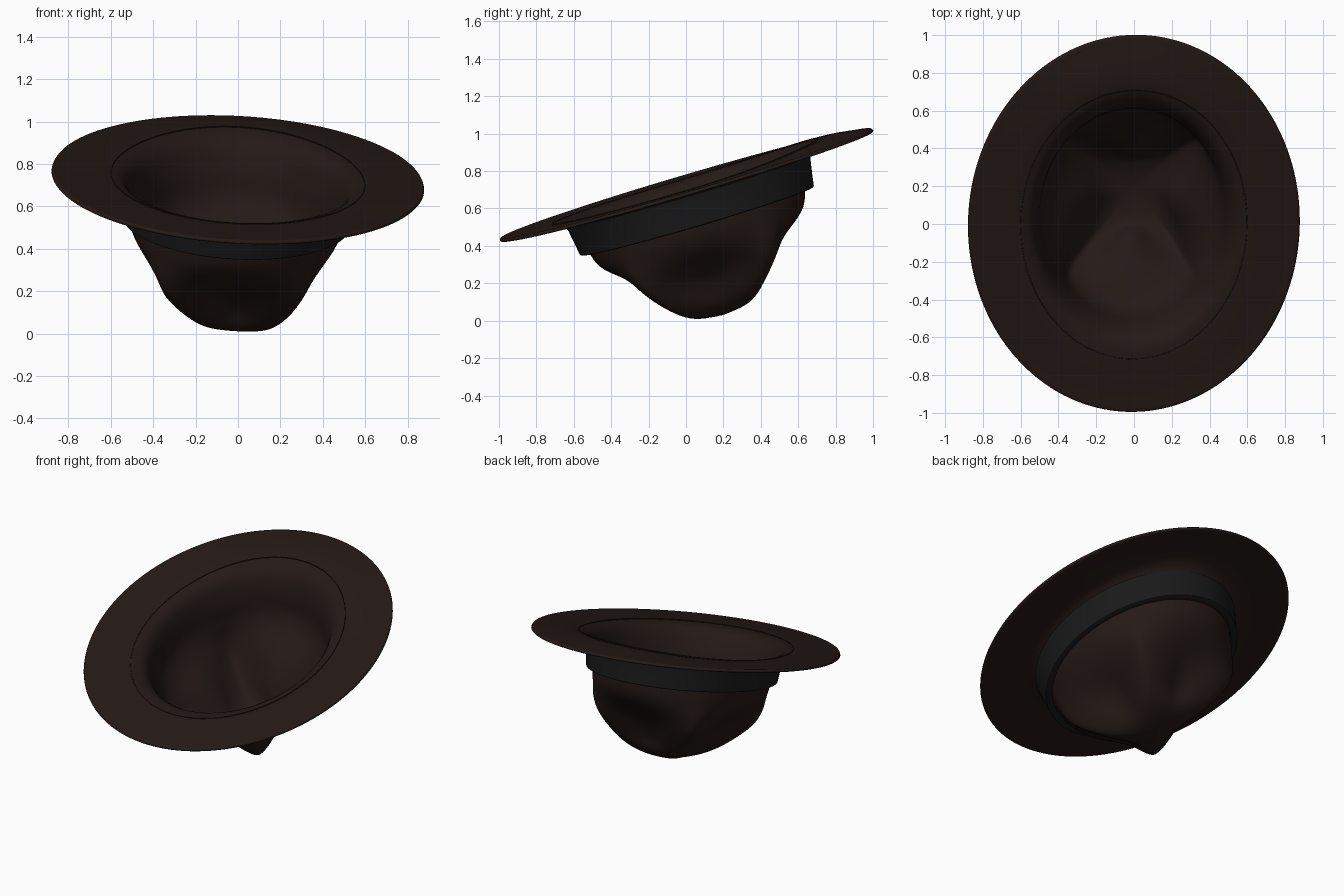
import bpy, math
from mathutils import Matrix, Vector

if "Cube" in bpy.data.objects:
    bpy.data.objects.remove(bpy.data.objects["Cube"])

SEG = 72
# Tilted hat frame: local -z runs from the brim plane down to the crown tip
n = Vector((0.055, -0.295, 1)).normalized()
u = (Vector((1, 0, 0)) - n * n.x).normalized()
v = n.cross(u)
FRAME = Matrix((u, v, n)).transposed().to_4x4()
FRAME.translation = (0, 0, 0.733)


def material(name, rgb):
    m = bpy.data.materials.new(name)
    m.diffuse_color = (*rgb, 1)
    m.use_nodes = True
    m.node_tree.nodes["Principled BSDF"].inputs["Base Color"].default_value = m.diffuse_color
    return m


def loft(name, rings, mat, cap=False, closed=False):
    """Skin a list of rings (outer brim towards crown tip) in the hat frame."""
    verts = [p for r in rings for p in r]
    faces = []
    count = len(rings)
    for k in range(count if closed else count - 1):
        a, b = k * SEG, ((k + 1) % count) * SEG
        for i in range(SEG):
            j = (i + 1) % SEG
            faces.append((a + i, b + i, b + j, a + j))
    if cap:
        tip = len(verts)
        c = sum((Vector(p) for p in rings[-1]), Vector()) / SEG
        verts.append((c.x, c.y, c.z - 0.004))
        a = (count - 1) * SEG
        faces += [(a + i, tip, a + (i + 1) % SEG) for i in range(SEG)]
    me = bpy.data.meshes.new(name)
    me.from_pydata(verts, [], faces)
    ob = bpy.data.objects.new(name, me)
    bpy.context.collection.objects.link(ob)
    me.materials.append(mat)
    me.shade_smooth()
    ob.matrix_world = FRAME
    return ob


def ellipse(rx, ry, d, lift=0.0):
    """Oval ring at depth d; lift raises its back half."""
    pts = []
    for i in range(SEG):
        t = 2 * math.pi * i / SEG
        pts.append((rx * math.cos(t), ry * math.sin(t), -d + lift * max(0, math.sin(t)) ** 2))
    return pts


# Ridge angles in degrees: right dent, back dent, left dent, front dent lie between them
RIDGES = [-45, 38, 142, 225, 315]


def dent_weight(deg):
    """0 on a ridge, 1 mid-dent; second value is True for front/back dents."""
    deg = (deg + 45) % 360 - 45
    for k in range(4):
        lo, hi = RIDGES[k], RIDGES[k + 1]
        if lo <= deg < hi:
            return math.sin(math.pi * (deg - lo) / (hi - lo)), k % 2 == 1
    return 0.0, False


def crown_ring(d, r, end_dent, side_dent):
    k = max(0, (d - 0.5) / 0.22)           # tip leans slightly forward
    pts = []
    for i in range(SEG):
        t = 2 * math.pi * i / SEG
        w, is_end = dent_weight(360 * i / SEG)
        w = max(w, 0) ** 1.1
        s = r * (1 - w * (end_dent if is_end else side_dent))
        pts.append((0.505 * s * math.cos(t) + 0.035 * k,
                    0.60 * s * math.sin(t) - 0.01 * k, -d))
    return pts


felt = material("brown_felt", (0.018, 0.010, 0.008))
ribbon = material("dark_ribbon", (0.010, 0.010, 0.010))

# Brim flowing into the pinched crown
brim = [(0.884, 1.045, 0.014), (0.875, 1.036, 0.019), (0.78, 0.94, 0.021, 0.018),
        (0.68, 0.835, 0.022, 0.034), (0.60, 0.745, 0.024, 0.036), (0.565, 0.69, 0.032, 0.014),
        (0.538, 0.65, 0.06), (0.525, 0.63, 0.11)]
# depth, ridge radius, front/back dent, side dent
crown = [(0.16, 1.015, 0, 0), (0.22, 1.0, 0, 0), (0.27, 0.995, 0.02, 0.02),
         (0.32, 0.98, 0.06, 0.06), (0.37, 0.98, 0.17, 0.14), (0.42, 0.96, 0.29, 0.25),
         (0.46, 0.93, 0.37, 0.33), (0.50, 0.88, 0.42, 0.38), (0.55, 0.79, 0.45, 0.40),
         (0.60, 0.68, 0.44, 0.38), (0.645, 0.56, 0.36, 0.34), (0.68, 0.44, 0.26, 0.3),
         (0.705, 0.31, 0.17, 0.25), (0.718, 0.19, 0.1, 0.2), (0.725, 0.08, 0.1, 0.1)]
hat = loft("brim_and_crown", [ellipse(*b) for b in brim] + [crown_ring(*c) for c in crown],
           felt, cap=True)
sol = hat.modifiers.new("thickness", "SOLIDIFY")
sol.thickness, sol.offset = 0.02, -1
sub = hat.modifiers.new("smooth", "SUBSURF")
sub.levels = sub.render_levels = 1

# Ribbon band around the crown base
band = [(0.563, 0.682, 0.04), (0.557, 0.674, 0.07), (0.548, 0.662, 0.14),
        (0.541, 0.652, 0.206), (0.534, 0.644, 0.210), (0.505, 0.61, 0.206)]
band_ob = loft("hat_band", [ellipse(*b) for b in band], ribbon)
bpy.context.view_layer.objects.active = band_ob
band_ob.select_set(True)
bpy.ops.object.shade_smooth_by_angle(angle=math.radians(40))

# Fine stitch line on the brim top
stitch = [(0.60 + 0.002 * math.cos(a), 0.747 + 0.002 * math.cos(a),
           0.004 - 0.003 * math.sin(a), 0.036)
          for a in (k * math.pi / 3 for k in range(6))]
loft("stitch_line", [ellipse(*s) for s in stitch], felt, closed=True)
